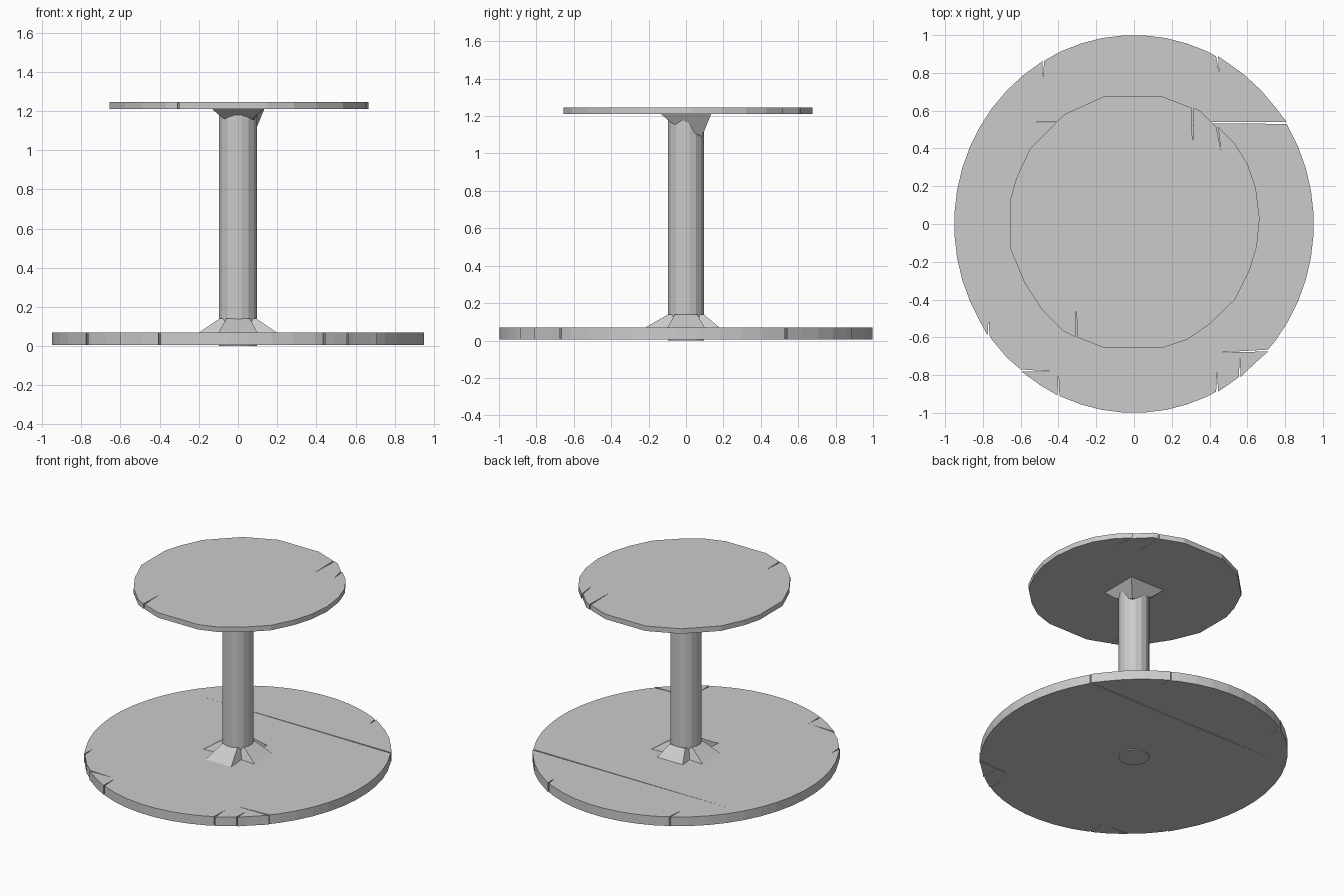
import bpy, bmesh, math
from mathutils import Vector

if "Cube" in bpy.data.objects:
    bpy.data.objects.remove(bpy.data.objects["Cube"])


def finish(name, bm):
    bmesh.ops.recalc_face_normals(bm, faces=bm.faces)
    mesh = bpy.data.meshes.new(name)
    bm.to_mesh(mesh)
    bm.free()
    ob = bpy.data.objects.new(name, mesh)
    bpy.context.collection.objects.link(ob)
    return ob


def disc(name, outline, slits, z0, z1, half_width=0.005):
    """Extruded plate whose rim is cut by thin cracks (rim point, tip point)."""
    groups = [[Vector(p)] for p in outline]
    for rx, ry, tx, ty in slits:
        rim, tip = Vector((rx, ry)), Vector((tx, ty))
        d = (tip - rim).normalized()
        side = Vector((-d.y, d.x)) * half_width
        # rim is walked counter-clockwise, so order the pair by angle
        pair = sorted([rim - side, rim + side], key=lambda p: rim.x * p.y - rim.y * p.x)
        groups.append([pair[0], tip, pair[1]])

    def angle(g):
        p = (g[0] + g[-1]) / 2
        return math.atan2(p.y, p.x)

    pts = [p for g in sorted(groups, key=angle) for p in g]
    bm = bmesh.new()
    face = bm.faces.new([bm.verts.new((p.x, p.y, z0)) for p in pts])
    ext = bmesh.ops.extrude_face_region(bm, geom=[face], use_keep_orig=True)
    bmesh.ops.translate(bm, vec=(0, 0, z1 - z0),
                        verts=[v for v in ext["geom"] if isinstance(v, bmesh.types.BMVert)])
    return finish(name, bm)


def loft(name, lower, upper):
    """Closed solid between two four-point loops."""
    bm = bmesh.new()
    a = [bm.verts.new(p) for p in lower]
    b = [bm.verts.new(p) for p in upper]
    bm.faces.new(a)
    bm.faces.new(b)
    for i in range(len(a)):
        j = (i + 1) % len(a)
        bm.faces.new((a[i], a[j], b[j], b[i]))
    return finish(name, bm)


# Base plate: slightly oval disc with cracked rim
N = 52
oval = [(0.952 * math.cos((i + 0.5) * math.tau / N), math.sin((i + 0.5) * math.tau / N))
        for i in range(N)]
base_slits = [(0.808, 0.535, -0.72, 0.54), (-0.48, 0.865, -0.485, 0.76),
              (0.44, 0.888, 0.45, 0.80), (-0.77, -0.59, -0.77, -0.50),
              (-0.60, -0.775, -0.44, -0.78), (-0.40, -0.907, -0.40, -0.78),
              (0.44, -0.887, 0.44, -0.77), (0.56, -0.81, 0.56, -0.71),
              (0.71, -0.67, 0.45, -0.68)]
disc("base_plate", oval, base_slits, 0.006, 0.07)

# Table top: uneven disc with flat spots on its rim
top_outline = [(-0.655, -0.13), (-0.58, -0.31), (-0.49, -0.45), (-0.37, -0.57),
               (-0.16, -0.655), (0.15, -0.655), (0.285, -0.61), (0.40, -0.53),
               (0.535, -0.40), (0.61, -0.25), (0.65, -0.12), (0.665, 0.03),
               (0.645, 0.19), (0.60, 0.32), (0.53, 0.43), (0.35, 0.60),
               (0.15, 0.675), (-0.16, 0.675), (-0.37, 0.58), (-0.55, 0.40),
               (-0.62, 0.25), (-0.655, 0.13)]
top_slits = [(0.31, 0.615, 0.31, 0.40), (0.44, 0.515, 0.46, 0.39),
             (-0.305, -0.60, -0.305, -0.44)]
disc("table_top", top_outline, top_slits, 1.21, 1.245)

# Post
bpy.ops.mesh.primitive_cylinder_add(vertices=16, radius=0.098, depth=1.22,
                                    location=(0, 0, 0.61), rotation=(0, 0, math.pi / 16))
bpy.context.object.name = "post"

# Four wedge feet around the bottom of the post
for k, (side, reach) in enumerate([("right", 0.20), ("back", 0.18),
                                   ("left", 0.20), ("front", 0.22)]):
    foot = loft("foot_" + side,
                [(0.03, -0.09, 0.06), (reach, -0.1, 0.068), (reach, 0.1, 0.068), (0.03, 0.09, 0.06)],
                [(0.03, -0.06, 0.14), (0.095, -0.06, 0.14), (0.095, 0.06, 0.14), (0.03, 0.06, 0.14)])
    foot.rotation_euler.z = k * math.pi / 2

# Square flared collar under the top, with one corner drawn lower
loft("top_collar",
     [(-0.08, -0.08, 1.165), (0.08, -0.08, 1.165), (0.085, 0.085, 1.09), (-0.08, 0.08, 1.165)],
     [(-0.135, -0.135, 1.212), (0.135, -0.135, 1.212), (0.135, 0.135, 1.212), (-0.135, 0.135, 1.212)])
